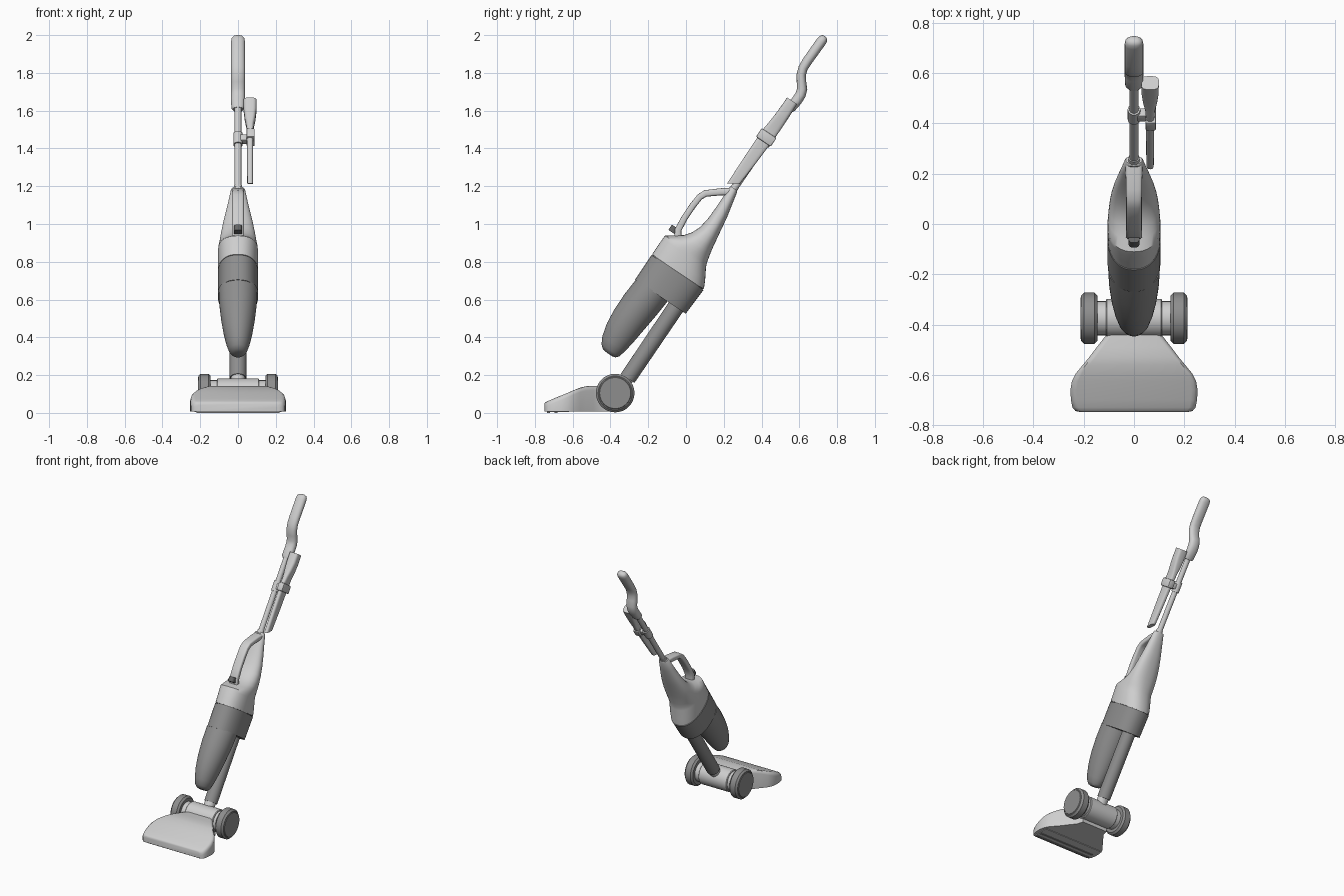
import bpy, bmesh, math
from mathutils import Matrix, Vector

TILT = Matrix.Rotation(-math.radians(33.9), 4, 'X')   # leaning frame: z along the stick, y to the back


def mat(name, v):
    m = bpy.data.materials.new(name)
    m.diffuse_color = (v, v, v, 1)
    return m


LIGHT = mat("light grey plastic", 0.62)
MID = mat("mid grey plastic", 0.27)
DARK = mat("dark grey button", 0.13)


def finish(name, bm, material, tilt=True, angle=35):
    bmesh.ops.recalc_face_normals(bm, faces=bm.faces)
    if tilt:
        bm.transform(TILT)
    me = bpy.data.meshes.new(name)
    bm.to_mesh(me)
    bm.free()
    ob = bpy.data.objects.new(name, me)
    bpy.context.collection.objects.link(ob)
    me.materials.append(material)
    bpy.ops.object.select_all(action='DESELECT')
    ob.select_set(True)
    bpy.context.view_layer.objects.active = ob
    bpy.ops.object.shade_smooth_by_angle(angle=math.radians(angle))
    return ob


def bridge(bm, rings):
    n = len(rings[0])
    for a, b in zip(rings, rings[1:]):
        for i in range(n):
            bm.faces.new((a[i], a[(i + 1) % n], b[(i + 1) % n], b[i]))
    bm.faces.new(rings[0])
    bm.faces.new(rings[-1])


def ring(bm, centre, out, hx, ht, power, n):
    vs = []
    for i in range(n):
        a = 2 * math.pi * i / n
        c, s = math.cos(a), math.sin(a)
        px = math.copysign(abs(c) ** (2 / power), c) * hx
        pt = math.copysign(abs(s) ** (2 / power), s) * ht
        vs.append(bm.verts.new(centre + Vector((px, 0, 0)) + out * pt))
    return vs


def loft(name, stations, material, power=2, x=0, n=40):
    """Stations along the stick: (s, front, back, half width)."""
    bm = bmesh.new()
    bridge(bm, [ring(bm, Vector((x, (f + b) / 2, s)), Vector((0, 1, 0)), hx, (b - f) / 2, power, n)
                for s, f, b, hx in stations])
    return finish(name, bm, material)


def sweep(name, pts, material, power=2, tilt=True, n=24):
    """Path in the side plane: (y, z, half width, half thickness)."""
    bm = bmesh.new()
    rings = []
    for i, (y, z, hx, ht) in enumerate(pts):
        a, b = pts[max(i - 1, 0)], pts[min(i + 1, len(pts) - 1)]
        d = Vector((0, b[0] - a[0], b[1] - a[1])).normalized()
        rings.append(ring(bm, Vector((0, y, z)), Vector((0, d.z, -d.y)), hx, ht, power, n))
    bridge(bm, rings)
    return finish(name, bm, material, tilt)


def drum(name, x0, x1, r, material, bevel=0.0):
    """Cylinder on the wheel axle."""
    bm = bmesh.new()
    prof = [(x0, r - bevel), (x0 + bevel, r), (x1 - bevel, r), (x1, r - bevel)] if bevel else [(x0, r), (x1, r)]
    rings = [[bm.verts.new((x, -0.375 + q * math.cos(k * math.pi / 24), 0.105 + q * math.sin(k * math.pi / 24)))
              for k in range(48)] for x, q in prof]
    bridge(bm, rings)
    return finish(name, bm, material, False)


def box(name, x0, x1, y0, y1, z0, z1, material, tilt=True, bevel=0.006):
    bm = bmesh.new()
    bmesh.ops.create_cube(bm, size=1)
    for v in bm.verts:
        v.co = ((x0 + x1) / 2 + v.co.x * (x1 - x0), (y0 + y1) / 2 + v.co.y * (y1 - y0),
                (z0 + z1) / 2 + v.co.z * (z1 - z0))
    if bevel:
        bmesh.ops.bevel(bm, geom=bm.edges[:], offset=bevel, segments=2, affect='EDGES', profile=0.5)
    return finish(name, bm, material, tilt)


# Motor housing, with the stepped front below the carry handle
loft("motor_housing", [(0.597, -0.617, -0.287, 0.105), (0.64, -0.617, -0.308, 0.106), (0.697, -0.617, -0.341, 0.106),
                       (0.717, -0.615, -0.35, 0.105), (0.745, -0.575, -0.357, 0.103), (0.774, -0.535, -0.364, 0.100),
                       (0.81, -0.507, -0.371, 0.096), (0.856, -0.487, -0.378, 0.09), (0.92, -0.477, -0.388, 0.079),
                       (0.98, -0.475, -0.397, 0.066), (1.05, -0.475, -0.412, 0.051), (1.12, -0.476, -0.427, 0.037),
                       (1.128, -0.47, -0.432, 0.032)], LIGHT, 2.3)
# Filter band, slightly inset seam, and dust cup
loft("band_seam", [(0.59, -0.612, -0.292, 0.101), (0.60, -0.612, -0.292, 0.101)], DARK, 2.3)
loft("filter_band", [(0.435, -0.617, -0.294, 0.106), (0.592, -0.618, -0.286, 0.106)], MID, 2.3)
loft("dust_cup", [(0.031, -0.535, -0.49, 0.02), (0.036, -0.555, -0.473, 0.036), (0.052, -0.574, -0.46, 0.049),
                  (0.09, -0.594, -0.45, 0.062), (0.16, -0.612, -0.439, 0.077), (0.24, -0.62, -0.43, 0.089),
                  (0.34, -0.621, -0.418, 0.099), (0.44, -0.613, -0.41, 0.103)], MID)
# Suction pipe and its neck
loft("suction_pipe", [(-0.02, -0.402, -0.315, 0.044), (0.45, -0.402, -0.312, 0.045)], MID)
loft("pipe_neck", [(-0.12, -0.398, -0.326, 0.037), (-0.018, -0.398, -0.326, 0.037)], LIGHT)
# Carry handle and switch
sweep("carry_handle", [(-0.545, 0.735, 0.032, 0.02), (-0.575, 0.78, 0.032, 0.018), (-0.582, 0.85, 0.031, 0.017),
                       (-0.582, 0.93, 0.031, 0.017), (-0.577, 0.99, 0.031, 0.017), (-0.562, 1.022, 0.031, 0.018),
                       (-0.535, 1.045, 0.032, 0.018), (-0.495, 1.078, 0.033, 0.019), (-0.455, 1.105, 0.033, 0.019)],
      LIGHT, 4)
loft("switch_button", [(0.752, -0.618, -0.57, 0.022), (0.786, -0.618, -0.57, 0.022)], DARK, 3, n=20)
# Stick
loft("stick_collar", [(1.11, -0.474, -0.43, 0.024), (1.145, -0.472, -0.432, 0.022)], LIGHT)
loft("stick", [(1.10, -0.469, -0.433, 0.018), (1.68, -0.462, -0.426, 0.018)], LIGHT)
# Cranked grip with a rounded end
sweep("grip", [(0.548, 1.606, 0.028, 0.022), (0.555, 1.616, 0.035, 0.027), (0.588, 1.655, 0.037, 0.028),
               (0.607, 1.685, 0.037, 0.028), (0.615, 1.715, 0.037, 0.027), (0.611, 1.755, 0.037, 0.025),
               (0.610, 1.79, 0.037, 0.025), (0.620, 1.826, 0.037, 0.025), (0.642, 1.862, 0.037, 0.026),
               (0.716, 1.966, 0.037, 0.027), (0.727, 1.981, 0.034, 0.024), (0.733, 1.989, 0.027, 0.018),
               (0.736, 1.993, 0.014, 0.008)], LIGHT, 2.3, False)
# Clipped-on crevice tool: slim blade with a slanted tip, wide socket
ob = loft("crevice_tool", [(1.13, -0.497, -0.44, 0.015), (1.30, -0.499, -0.43, 0.016), (1.47, -0.5, -0.421, 0.017),
                           (1.52, -0.494, -0.42, 0.02), (1.57, -0.49, -0.42, 0.029), (1.62, -0.488, -0.421, 0.034),
                           (1.684, -0.487, -0.423, 0.035)], LIGHT, 3.5, 0.064, 28)
shear = Vector((0, 0.56, 0.83))
for v in ob.data.vertices:
    loc = TILT.inverted() @ v.co
    if loc.z < 1.2:
        loc.z += (loc.y + 0.497) * 0.6
        v.co = TILT @ loc
box("tool_clip", 0.045, 0.088, -0.508, -0.414, 1.42, 1.475, LIGHT)
box("clip_arm", 0.0, 0.05, -0.468, -0.428, 1.425, 1.465, LIGHT)
loft("clip_ring", [(1.41, -0.472, -0.42, 0.025), (1.48, -0.472, -0.42, 0.025)], LIGHT)

# Axle housing and wheels
drum("axle_housing", -0.112, 0.112, 0.077, LIGHT, 0.004)
drum("axle", -0.16, 0.16, 0.068, LIGHT)
for side, name in ((-1, "left_wheel"), (1, "right_wheel")):
    a, b = sorted((side * 0.145, side * 0.21))
    drum(name, a, b, 0.102, MID, 0.012)
    a, b = sorted((side * 0.2, side * 0.213))
    drum(name + "_cap", a, b, 0.085, MID, 0.003)

# Floor nozzle: sections from the front edge to the axle (y, half width, height)
bm = bmesh.new()
rings = []
for y, w, h in [(-0.748, 0.215, 0.052), (-0.744, 0.233, 0.056), (-0.73, 0.245, 0.063), (-0.70, 0.251, 0.076),
                (-0.66, 0.253, 0.092), (-0.625, 0.247, 0.107), (-0.595, 0.232, 0.12), (-0.56, 0.203, 0.134),
                (-0.53, 0.178, 0.141), (-0.49, 0.148, 0.143), (-0.445, 0.113, 0.143), (-0.40, 0.10, 0.14)]:
    half = [(w, 0.008), (w, h - 0.024), (w - 0.004, h - 0.011), (w - 0.012, h - 0.003), (w - 0.025, h)]
    rings.append([bm.verts.new((x, y, z)) for x, z in half + [(-x, z) for x, z in reversed(half)]])
bridge(bm, rings)
finish("floor_nozzle", bm, LIGHT, False, 40)
# Nozzle underside: sole plate and glide strips
box("sole_plate", -0.23, 0.23, -0.735, -0.62, 0.004, 0.01, LIGHT, False, 0)
for y in (-0.735, -0.695):
    box("glide_strip", -0.22, 0.22, y, y + 0.015, 0.0, 0.006, MID, False, 0)
